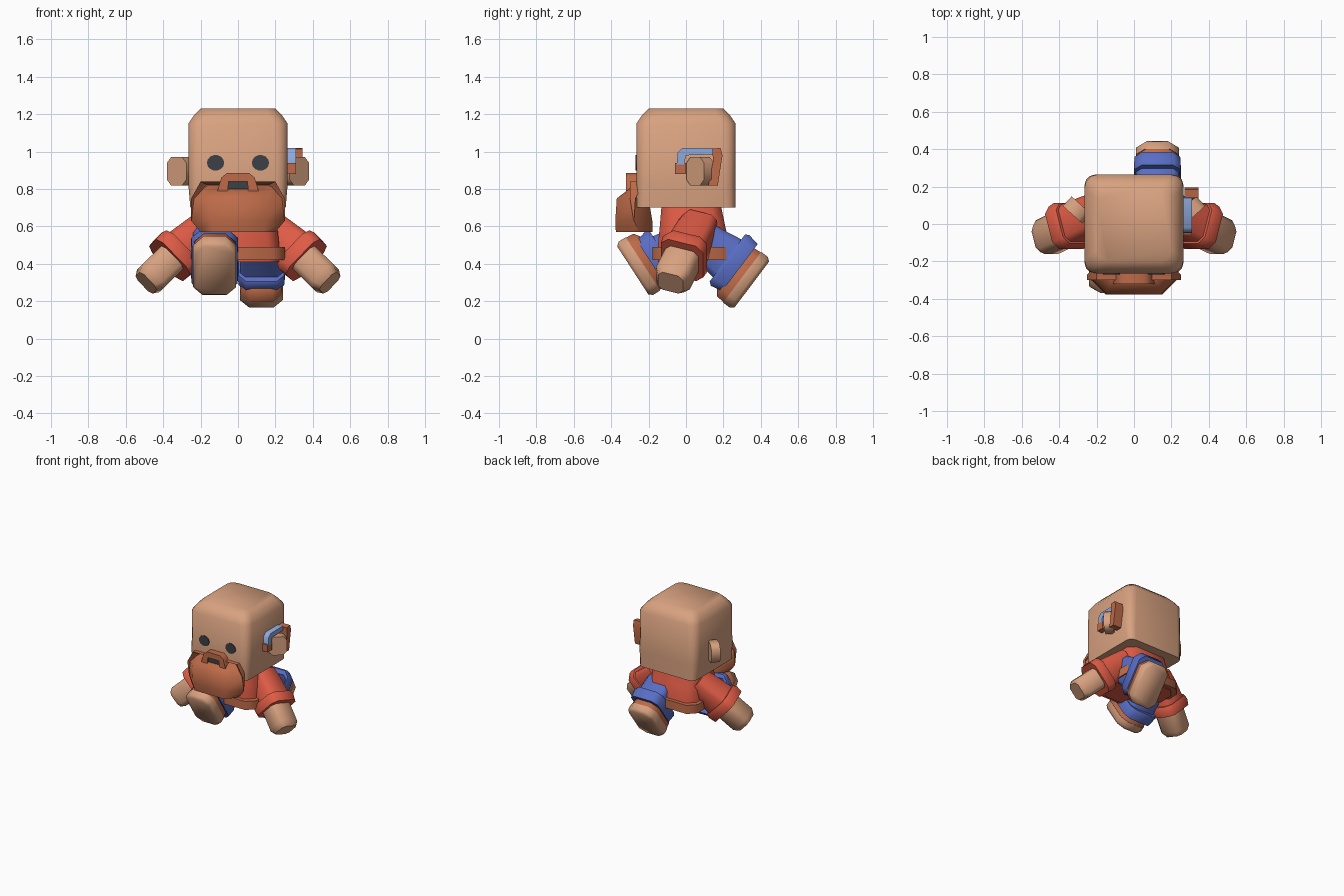
import bpy, bmesh, math
from mathutils import Matrix, Vector

if "Cube" in bpy.data.objects:
    bpy.data.objects.remove(bpy.data.objects["Cube"])


def mat(name, rgb):
    m = bpy.data.materials.new(name)
    m.diffuse_color = (*rgb, 1)
    m.use_nodes = True
    m.node_tree.nodes["Principled BSDF"].inputs["Base Color"].default_value = m.diffuse_color
    return m


TAN = mat("tan skin", (0.69, 0.36, 0.215))
BROWN = mat("brown leather", (0.51, 0.145, 0.065))
RED = mat("red shirt", (0.73, 0.105, 0.06))
BLUE = mat("blue trousers", (0.10, 0.155, 0.55))
PALE = mat("pale blue", (0.28, 0.40, 0.72))
DARK = mat("dark grey", (0.045, 0.05, 0.058))


def finish(name, bm, material, matrix=Matrix()):
    bmesh.ops.recalc_face_normals(bm, faces=bm.faces[:])
    me = bpy.data.meshes.new(name)
    bm.to_mesh(me)
    bm.free()
    me.transform(matrix)
    if matrix.determinant() < 0:
        me.flip_normals()
    me.materials.append(material)
    ob = bpy.data.objects.new(name, me)
    bpy.context.collection.objects.link(ob)
    bpy.ops.object.select_all(action='DESELECT')
    ob.select_set(True)
    bpy.context.view_layer.objects.active = ob
    bpy.ops.object.shade_smooth_by_angle(angle=math.radians(48))
    return ob


def loft(name, material, rings, matrix=Matrix(), seg=1, shape=None):
    """Stack rounded rectangles: (z, half x, y min, y max, corner)."""
    bm = bmesh.new()
    prev = None
    for i, (z, hx, y0, y1, c) in enumerate(rings):
        cy, hy = (y0 + y1) / 2, (y1 - y0) / 2
        loop = []
        for q, (sx, sy) in enumerate([(1, 1), (-1, 1), (-1, -1), (1, -1)]):
            for k in range(seg + 1):
                a = math.pi / 2 * (q + k / seg)
                p = Vector((sx * (hx - c) + c * math.cos(a),
                            cy + sy * (hy - c) + c * math.sin(a), z))
                if shape:
                    shape(i, p)
                loop.append(bm.verts.new(p))
        n = len(loop)
        if prev:
            for j in range(n):
                bm.faces.new((prev[j], prev[(j + 1) % n], loop[(j + 1) % n], loop[j]))
        else:
            bm.faces.new(loop[::-1])
        prev = loop
    bm.faces.new(prev)
    return finish(name, bm, material, matrix)


def prism(name, material, outline, axis, a, b):
    """Extrude a 2D outline along x or y between a and b."""
    bm = bmesh.new()
    put = (lambda u, v, w: (w, u, v)) if axis == 'x' else (lambda u, v, w: (u, w, v))
    lo = [bm.verts.new(put(u, v, a)) for u, v in outline]
    hi = [bm.verts.new(put(u, v, b)) for u, v in outline]
    bm.faces.new(lo)
    bm.faces.new(hi[::-1])
    n = len(lo)
    for j in range(n):
        bm.faces.new((lo[j], lo[(j + 1) % n], hi[(j + 1) % n], hi[j]))
    return finish(name, bm, material)


# Head
loft("head", TAN, [(0.70, 0.255, -0.265, 0.265, 0.05), (0.82, 0.265, -0.265, 0.265, 0.06),
                   (1.15, 0.265, -0.265, 0.265, 0.07), (1.195, 0.235, -0.235, 0.235, 0.07),
                   (1.23, 0.20, -0.20, 0.20, 0.06)], seg=3)

# Eyes
for s in (-1, 1):
    ring = [(s * 0.12 + 0.046 * math.cos(k * math.tau / 14),
             0.94 + 0.042 * math.sin(k * math.tau / 14)) for k in range(14)]
    prism("eye", DARK, ring, 'y', -0.270, -0.262)


# Beard with a dip below the mouth
def dip(i, p):
    if i == 3 and abs(p.x) < 0.14:
        p.z -= 0.04


loft("beard", BROWN, [(0.57, 0.20, -0.375, -0.18, 0.07), (0.63, 0.25, -0.378, -0.18, 0.10),
                      (0.75, 0.25, -0.37, -0.20, 0.10), (0.84, 0.20, -0.305, -0.22, 0.08)],
     shape=dip)

# Moustache arch and mouth
prism("moustache", BROWN, [(-0.11, 0.79), (-0.09, 0.86), (-0.06, 0.885), (0.06, 0.885), (0.09, 0.86),
                           (0.11, 0.79), (0.055, 0.79), (0.05, 0.84), (-0.05, 0.84), (-0.055, 0.79)],
      'y', -0.32, -0.255)
prism("mouth", DARK, [(-0.055, 0.79), (0.055, 0.79), (0.055, 0.845), (-0.055, 0.845)],
      'y', -0.306, -0.298)

# Ears, angled backwards
for s in (-1, 1):
    m = (Matrix.Scale(s, 4, (1, 0, 0)) @ Matrix.Translation((0.305, 0.075, 0.895))
         @ Matrix.Rotation(math.radians(42), 4, 'Z') @ Matrix.Rotation(math.pi / 2, 4, 'X'))
    loft("ear", TAN, [(-0.035, 0.07, -0.075, 0.075, 0.03), (0.035, 0.07, -0.075, 0.075, 0.03)], m)

# Hearing device on one ear
prism("device_tube", PALE, [(-0.05, 0.93), (-0.045, 0.995), (-0.02, 1.02), (0.14, 1.02), (0.15, 0.985),
                            (0.0, 0.98), (-0.01, 0.93)], 'x', 0.26, 0.31)
prism("device_body", BROWN, [(0.14, 1.015), (0.185, 1.02), (0.195, 0.98), (0.17, 0.82),
                             (0.12, 0.82), (0.145, 0.95)], 'x', 0.27, 0.345)
prism("device_plug", BROWN, [(-0.06, 0.88), (0.0, 0.88), (0.0, 0.94), (-0.06, 0.94)], 'x', 0.25, 0.31)

# Torso and belt
loft("torso", RED, [(0.41, 0.22, -0.15, 0.235, 0.06), (0.50, 0.22, -0.15, 0.235, 0.06),
                    (0.60, 0.21, -0.14, 0.21, 0.06), (0.72, 0.18, -0.13, 0.185, 0.05)])
loft("belt", BROWN, [(0.42, 0.25, -0.18, 0.265, 0.06), (0.49, 0.25, -0.18, 0.265, 0.06)])

# Arms: sleeve, cuff and hand along a slanted axis
shoulder, tip = Vector((0.20, 0.06, 0.58)), Vector((0.495, -0.085, 0.295))
zax = (tip - shoulder).normalized()
yax = (Vector((0, 1, 0)) - zax * zax.y).normalized()
xax = yax.cross(zax)
arm = Matrix.Translation(shoulder) @ Matrix((xax, yax, zax)).transposed().to_4x4()
for s in (-1, 1):
    m = Matrix.Scale(s, 4, (1, 0, 0)) @ arm
    loft("sleeve", RED, [(-0.06, 0.08, -0.09, 0.09, 0.03), (0.02, 0.09, -0.10, 0.10, 0.03),
                         (0.18, 0.11, -0.105, 0.105, 0.03)], m)
    loft("cuff", RED, [(0.165, 0.125, -0.115, 0.115, 0.04), (0.195, 0.135, -0.125, 0.125, 0.04),
                       (0.245, 0.13, -0.12, 0.12, 0.04)], m)
    loft("hand", TAN, [(0.20, 0.085, -0.095, 0.095, 0.03), (0.39, 0.085, -0.095, 0.095, 0.03),
                       (0.43, 0.065, -0.07, 0.07, 0.025)], m)

# Legs in mid stride, swung about the hips
for x, deg in ((-0.125, -57), (0.125, 53)):
    m = Matrix.Translation((x, 0.06, 0.55)) @ Matrix.Rotation(math.radians(deg), 4, 'X')
    loft("trouser_leg", BLUE, [(0.0, 0.11, -0.10, 0.10, 0.03), (-0.10, 0.115, -0.11, 0.11, 0.03),
                               (-0.22, 0.115, -0.13, 0.13, 0.03)], m)
    loft("trouser_cuff", BLUE, [(-0.20, 0.122, -0.155, 0.16, 0.04), (-0.22, 0.125, -0.17, 0.17, 0.04),
                                (-0.285, 0.122, -0.155, 0.16, 0.04)], m)
    loft("shoe", BROWN, [(-0.24, 0.09, -0.14, 0.11, 0.04), (-0.28, 0.11, -0.195, 0.13, 0.05),
                         (-0.34, 0.113, -0.20, 0.135, 0.05)], m)
    loft("sole", TAN, [(-0.325, 0.115, -0.202, 0.137, 0.05), (-0.37, 0.115, -0.202, 0.137, 0.05),
                       (-0.39, 0.10, -0.185, 0.12, 0.045)], m)
